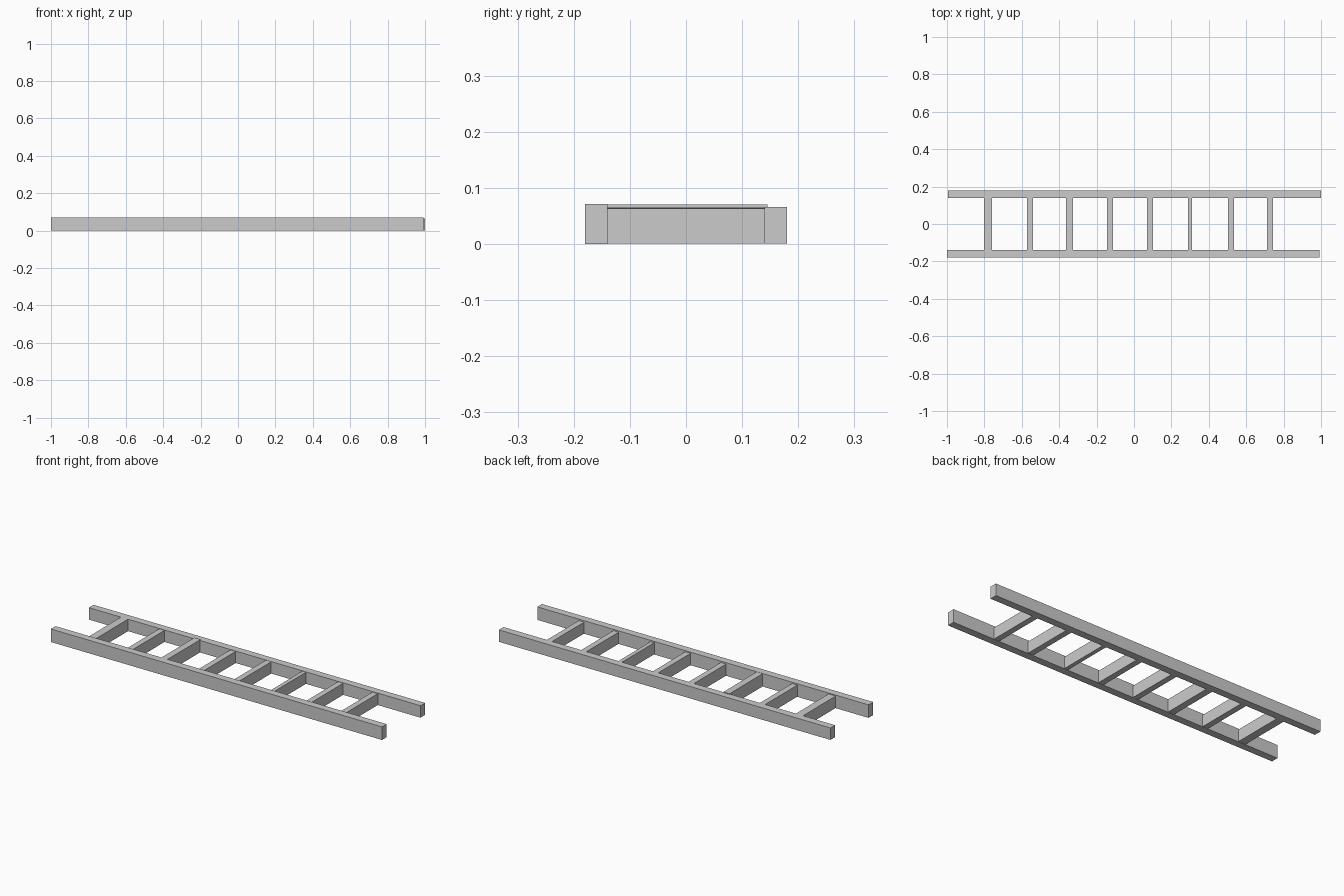
import bpy


def box(name, x0, x1, y0, y1, z0, z1):
    bpy.ops.mesh.primitive_cube_add(size=1, location=((x0 + x1) / 2, (y0 + y1) / 2, (z0 + z1) / 2))
    ob = bpy.context.object
    ob.name = name
    ob.scale = (x1 - x0, y1 - y0, z1 - z0)
    bpy.ops.object.transform_apply(location=False, rotation=False, scale=True)
    return ob


# Side rails, slightly uneven like hand-cut timber
box("front_rail", -1.0, 0.992, -0.18, -0.14, 0.0, 0.071)
box("back_rail", -0.995, 1.0, 0.14, 0.18, 0.001, 0.066)

# Rungs: centre, width, top height
rungs = [(-0.781, 0.043, 0.066), (-0.556, 0.032, 0.064), (-0.345, 0.037, 0.07),
         (-0.128, 0.032, 0.064), (0.086, 0.032, 0.065), (0.300, 0.022, 0.064),
         (0.519, 0.032, 0.064), (0.727, 0.032, 0.063)]
for i, (x, w, top) in enumerate(rungs):
    box(f"rung_{i + 1}", x - w / 2, x + w / 2, -0.145, 0.145, 0.001, top)
